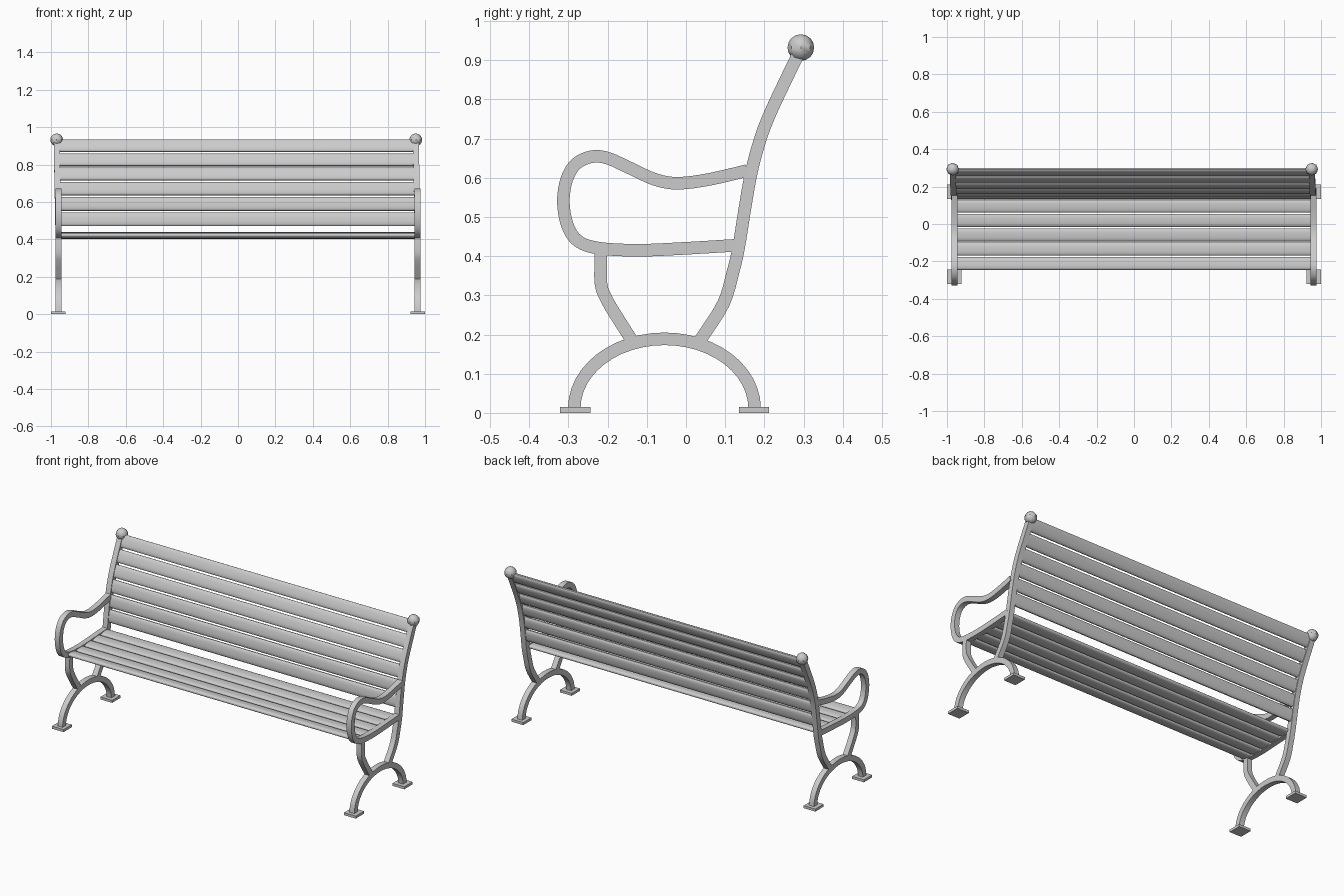
import bpy, bmesh, math
from mathutils import Vector

if "Cube" in bpy.data.objects:
    bpy.data.objects.remove(bpy.data.objects["Cube"])

FX, W = 0.96, 0.032            # frame x position, bar thickness


def finish(bm, name):
    bmesh.ops.recalc_face_normals(bm, faces=bm.faces)
    me = bpy.data.meshes.new(name)
    bm.to_mesh(me)
    bm.free()
    ob = bpy.data.objects.new(name, me)
    bpy.context.collection.objects.link(ob)
    bpy.ops.object.select_all(action='DESELECT')
    ob.select_set(True)
    bpy.context.view_layer.objects.active = ob
    bpy.ops.object.shade_smooth_by_angle(angle=math.radians(40))
    return ob


def spline(pts, n=4):
    p = [Vector(q) for q in pts]
    p = [2 * p[0] - p[1]] + p + [2 * p[-1] - p[-2]]
    out = []
    for a, b, c, d in zip(p, p[1:], p[2:], p[3:]):
        for i in range(n):
            t = i / n
            out.append(0.5 * (2 * b + (c - a) * t + (2 * a - 5 * b + 4 * c - d) * t * t
                              + (3 * b - a - 3 * c + d) * t ** 3))
    return out + [p[-2]]


def lean(z):                   # the back drifts slightly to -x with height
    return -0.0095 * max(0, z - 0.42) / 0.51


def loft(name, rings):
    bm = bmesh.new()
    rs = [[bm.verts.new(v) for v in r] for r in rings]
    n = len(rs[0])
    for a, b in zip(rs, rs[1:]):
        for i in range(n):
            bm.faces.new((a[i], a[(i + 1) % n], b[(i + 1) % n], b[i]))
    bm.faces.new(rs[0])
    bm.faces.new(rs[-1])
    return finish(bm, name)


def bar(name, path, x, leaning=False):
    rings, h = [], W / 2
    for i, p in enumerate(path):
        t = (path[min(i + 1, len(path) - 1)] - path[max(i - 1, 0)]).normalized()
        m = Vector((-t.y, t.x)) * h
        cx = x + (lean(p.y) if leaning else 0)
        rings.append([(cx + sx * h, p.x + s * m.x, p.y + s * m.y)
                      for sx, s in ((-1, -1), (1, -1), (1, 1), (-1, 1))])
    loft(name, rings)


def slat(name, c, t, width, thick, leaning=False):
    m = Vector((-t.y, t.x))
    rings = []
    for x in (-0.947, 0.947):
        ring = []
        for k in range(16):    # flattened oval cross-section
            a = 2 * math.pi * (k + 0.5) / 16
            u = math.copysign(abs(math.cos(a)) ** 0.7, math.cos(a)) * width / 2
            v = math.copysign(abs(math.sin(a)) ** 0.8, math.sin(a)) * thick / 2
            q = c + t * u + m * v
            ring.append((x + (lean(q.y) if leaning else 0), q.x, q.y))
        rings.append(ring)
    loft(name, rings)


def along(path, s):            # point and tangent at arc length s
    for a, b in zip(path, path[1:]):
        d = (b - a).length
        if s <= d or b is path[-1]:
            t = (b - a) / d
            return a + t * s, t
        s -= d


# Side-profile centrelines (y, z)
post = spline([(.036, .185), (.095, .278), (.12, .36), (.134, .42), (.15, .52),
               (.167, .615), (.19, .70), (.215, .765), (.25, .84), (.291, .925)])
front = spline([(-.217, .415), (-.217, .33), (-.2, .285), (-.17, .235), (-.138, .185)])
arm = spline([(.155, .618), (.06, .596), (-.02, .586), (-.08, .596), (-.15, .628),
              (-.2, .65), (-.24, .654), (-.28, .636), (-.304, .597), (-.313, .54),
              (-.303, .48), (-.275, .438), (-.22, .42), (-.12, .415), (0, .42), (.132, .428)])
arch = [Vector((-.055 - .23 * math.cos(a), .012 + .177 * math.sin(a)))
        for a in (math.pi * i / 24 for i in range(25))]

# End frames, feet and ball finials
for s, side in ((-1, "left"), (1, "right")):
    x = s * FX
    bar(side + "_back_post", post, x, True)
    bar(side + "_front_support", front, x)
    bar(side + "_armrest", arm, x)
    bar(side + "_leg_arch", arch, x)
    for y, end in ((-.2825, "front"), (.1735, "back")):
        bm = bmesh.new()
        bmesh.ops.create_cube(bm, size=1)
        for v in bm.verts:
            v.co = (s * .9615 + v.co.x * .077, y + v.co.y * .077, .0075 + v.co.z * .015)
        finish(bm, side + "_" + end + "_foot")
    bm = bmesh.new()
    bmesh.ops.create_uvsphere(bm, u_segments=8, v_segments=8, radius=.034)
    bmesh.ops.translate(bm, verts=bm.verts, vec=(x + lean(.932), .293, .932))
    finish(bm, side + "_ball")

# Backrest slats follow the post
upper = [p for p in post if p.y > .46]
z0 = Vector((.1425, .47))
back_path = [z0] + [p for p in upper if p.y > .475]
for i in range(6):
    c, t = along(back_path, .037 + i * .0835)
    slat("back_slat_%d" % (i + 1), c, t, .074, .026, True)

# Seat slats follow the seat rail
for i in range(5):
    y = .075 - i * .0765 + .02
    k = min(range(len(arm) - 20, len(arm) - 1), key=lambda j: abs(arm[j].x - y))
    t = (arm[k + 1] - arm[k - 1]).normalized()
    c = arm[k] + t * ((y - arm[k].x) / t.x)
    slat("seat_slat_%d" % (i + 1), c, t, .07, .026)
